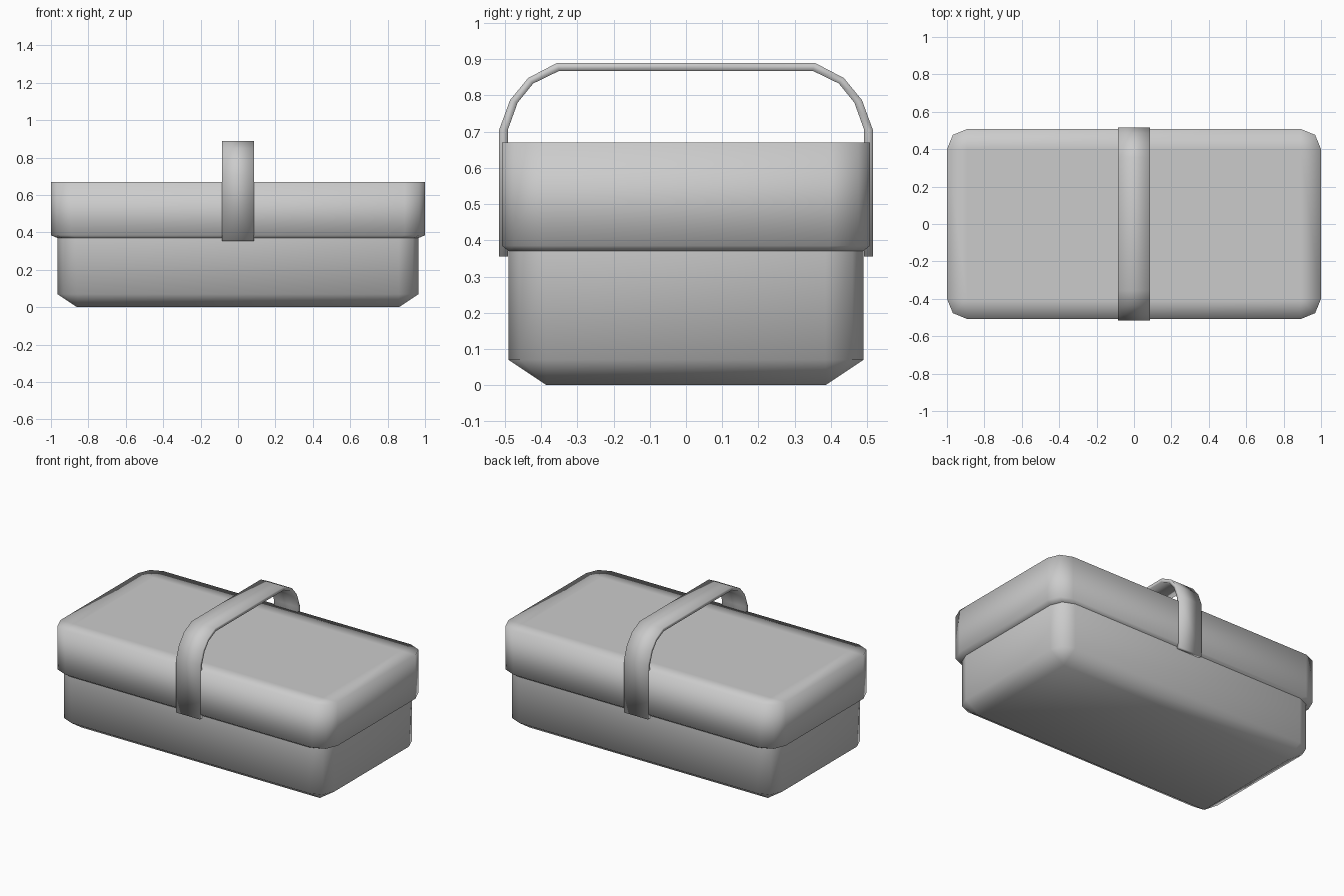
import bpy, bmesh, math

if "Cube" in bpy.data.objects:
    bpy.data.objects.remove(bpy.data.objects["Cube"])


def finish(name, bm):
    bmesh.ops.remove_doubles(bm, verts=bm.verts, dist=0.0005)
    bmesh.ops.recalc_face_normals(bm, faces=bm.faces)
    for f in bm.faces:
        f.smooth = True
    mesh = bpy.data.meshes.new(name)
    bm.to_mesh(mesh)
    bm.free()
    obj = bpy.data.objects.new(name, mesh)
    bpy.context.collection.objects.link(obj)
    return obj


def rounded_ring(bm, hx, hy, r, z):
    """Rectangle outline with two-segment rounded corners."""
    ring = []
    for k, (sx, sy) in enumerate([(1, 1), (-1, 1), (-1, -1), (1, -1)]):
        for s in range(3):
            a = math.radians(90 * k + 45 * s)
            ring.append(bm.verts.new((sx * (hx - r) + r * math.cos(a),
                                      sy * (hy - r) + r * math.sin(a), z)))
    return ring


def bridge(bm, a, b):
    n = len(a)
    for i in range(n):
        j = (i + 1) % n
        bm.faces.new((a[i], a[j], b[j], b[i]))


def shell(name, sections, capped):
    """Loft through sections (half x, half y, corner radius, z), capping the listed ends."""
    bm = bmesh.new()
    rings = [rounded_ring(bm, *s) for s in sections]
    for a, b in zip(rings, rings[1:]):
        bridge(bm, a, b)
    for i in capped:
        bm.faces.new(rings[i])
    return finish(name, bm)


# Basket body: chamfered base, straight walls, closed under the lid
shell("basket_body", [(0.86, 0.385, 0, 0.0),
                      (0.965, 0.49, 0.105, 0.07),
                      (0.965, 0.49, 0.105, 0.37)], [0])

# Overhanging lid with a short lip underneath and a flat top
shell("lid", [(0.965, 0.49, 0.105, 0.37),
              (1.0, 0.508, 0.108, 0.385),
              (1.0, 0.508, 0.108, 0.67),
              (0.892, 0.4, 0, 0.67)], [-1])

# Carrying handle: flat strap swept over an arched path
outer = [(0.516, 0.355), (0.516, 0.705), (0.486, 0.787), (0.436, 0.848), (0.356, 0.89)]
inner = [(0.492, 0.355), (0.492, 0.705), (0.465, 0.78), (0.422, 0.833), (0.35, 0.868)]
pairs = list(zip(outer, inner))
pairs += [((-o[0], o[1]), (-i[0], i[1])) for o, i in reversed(pairs)]
bm = bmesh.new()
w = 0.085
loops = [[bm.verts.new((x, y, z)) for x, (y, z) in
          ((-w, o), (w, o), (w, i), (-w, i))] for o, i in pairs]
for a, b in zip(loops, loops[1:]):
    bridge(bm, a, b)
bm.faces.new(loops[0])
bm.faces.new(loops[-1])
finish("handle", bm)
